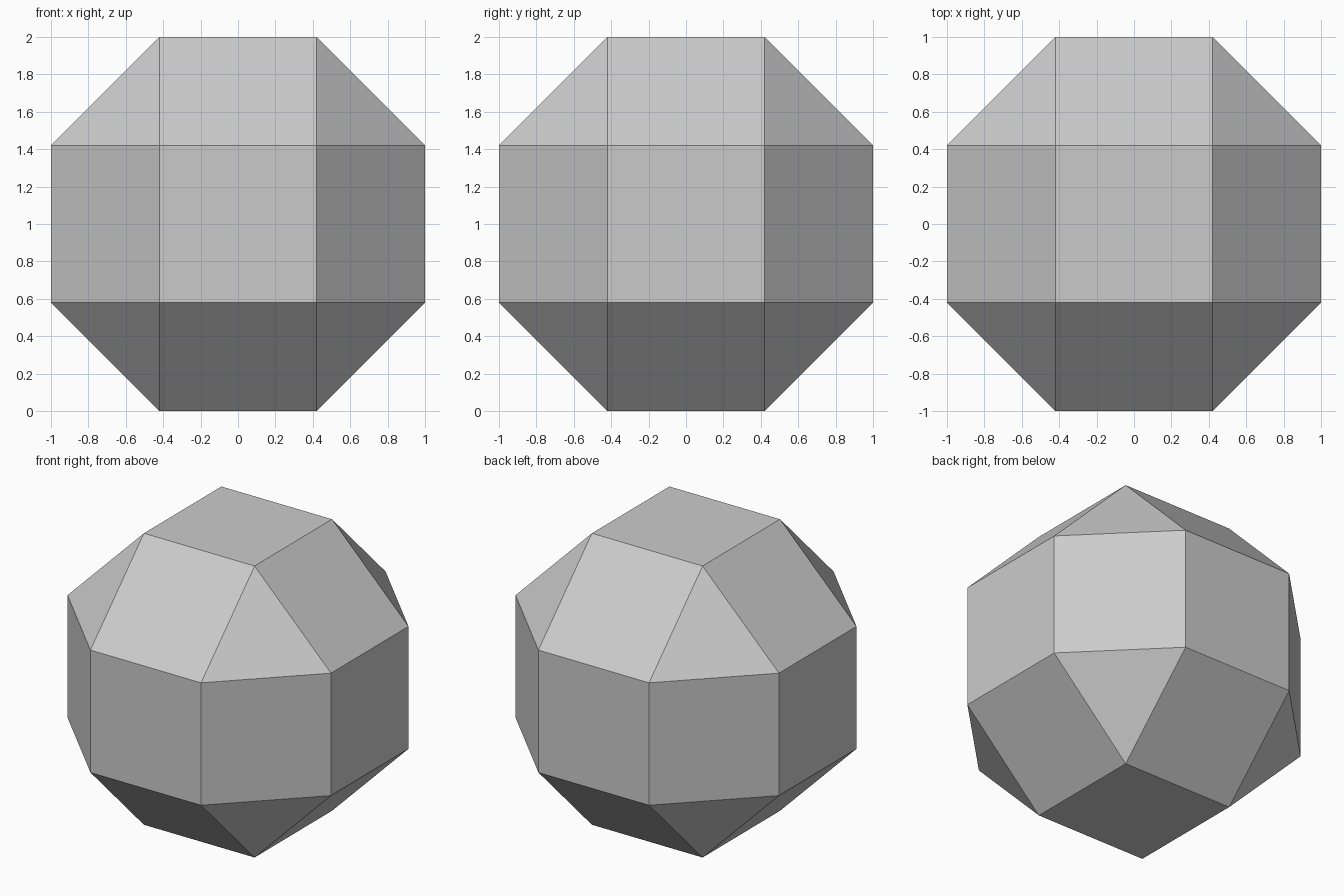
import bpy
import bmesh
from mathutils import Matrix

if "Cube" in bpy.data.objects:
    bpy.data.objects.remove(bpy.data.objects["Cube"])

# Faceted ball: a cube whose edges are all chamfered in one flat step,
# leaving 18 four-sided faces and 8 corner triangles
CHAMFER = 0.58

bm = bmesh.new()
bmesh.ops.create_cube(bm, size=2.0, matrix=Matrix.Translation((0, 0, 1)))
bmesh.ops.bevel(bm, geom=bm.edges[:], offset=CHAMFER, offset_type='OFFSET',
                segments=1, profile=0.5, affect='EDGES', clamp_overlap=False)
bmesh.ops.recalc_face_normals(bm, faces=bm.faces[:])

mesh = bpy.data.meshes.new("faceted_ball")
bm.to_mesh(mesh)
bm.free()
ball = bpy.data.objects.new("faceted_ball", mesh)
bpy.context.collection.objects.link(ball)
